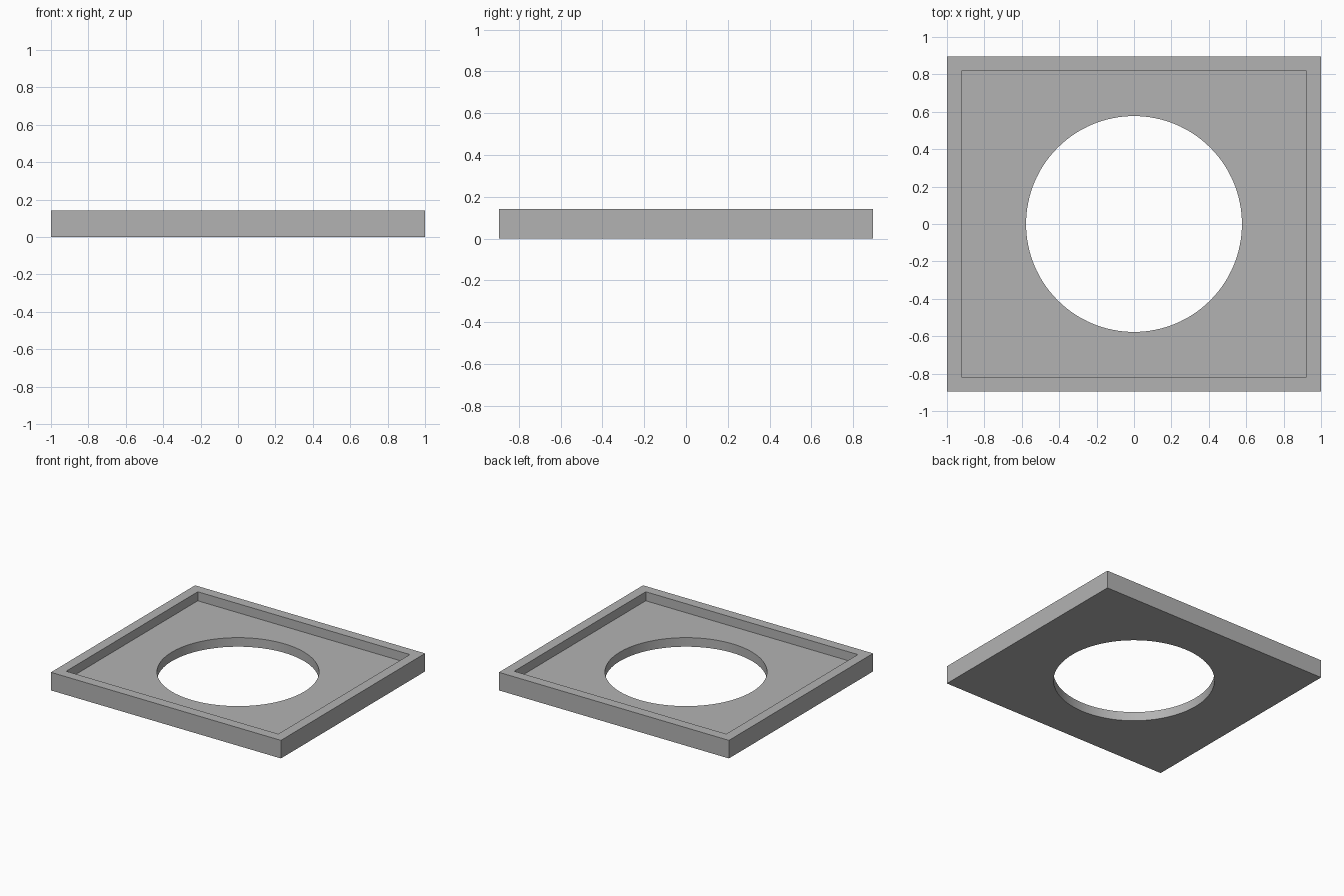
import bpy

WIDTH, DEPTH, HEIGHT = 2.0, 1.79, 0.142
RIM = 0.078
FLOOR = 0.071
HOLE_RADIUS = 0.577

cube = bpy.data.objects.get("Cube")
if cube:
    bpy.data.objects.remove(cube, do_unlink=True)

# Single grey material
grey = bpy.data.materials.new("plain grey")
grey.use_nodes = True
colour = (0.45, 0.45, 0.45, 1)
grey.diffuse_color = colour
grey.node_tree.nodes["Principled BSDF"].inputs["Base Color"].default_value = colour


def box(name, size, bottom):
    bpy.ops.mesh.primitive_cube_add(size=1, location=(0, 0, bottom + size[2] / 2))
    obj = bpy.context.object
    obj.name = name
    obj.scale = size
    bpy.ops.object.transform_apply(location=True, rotation=False, scale=True)
    obj.data.materials.append(grey)
    return obj


def cut(target, cutter):
    cutter.hide_render = True
    mod = target.modifiers.new("cut", 'BOOLEAN')
    mod.operation = 'DIFFERENCE'
    mod.solver = 'EXACT'
    mod.object = cutter
    bpy.ops.object.select_all(action='DESELECT')
    bpy.context.view_layer.objects.active = target
    target.select_set(True)
    bpy.ops.object.modifier_apply(modifier=mod.name)
    bpy.data.objects.remove(cutter, do_unlink=True)


# Rectangular tray with a raised rim
tray = box("tray_frame", (WIDTH, DEPTH, HEIGHT), 0)
cut(tray, box("recess_cutter", (WIDTH - 2 * RIM, DEPTH - 2 * RIM, HEIGHT), FLOOR))

# Round opening through the floor
bpy.ops.mesh.primitive_cylinder_add(vertices=128, radius=HOLE_RADIUS, depth=1)
hole = bpy.context.object
hole.name = "hole_cutter"
hole.data.materials.append(grey)
cut(tray, hole)

bpy.ops.object.shade_smooth_by_angle()
